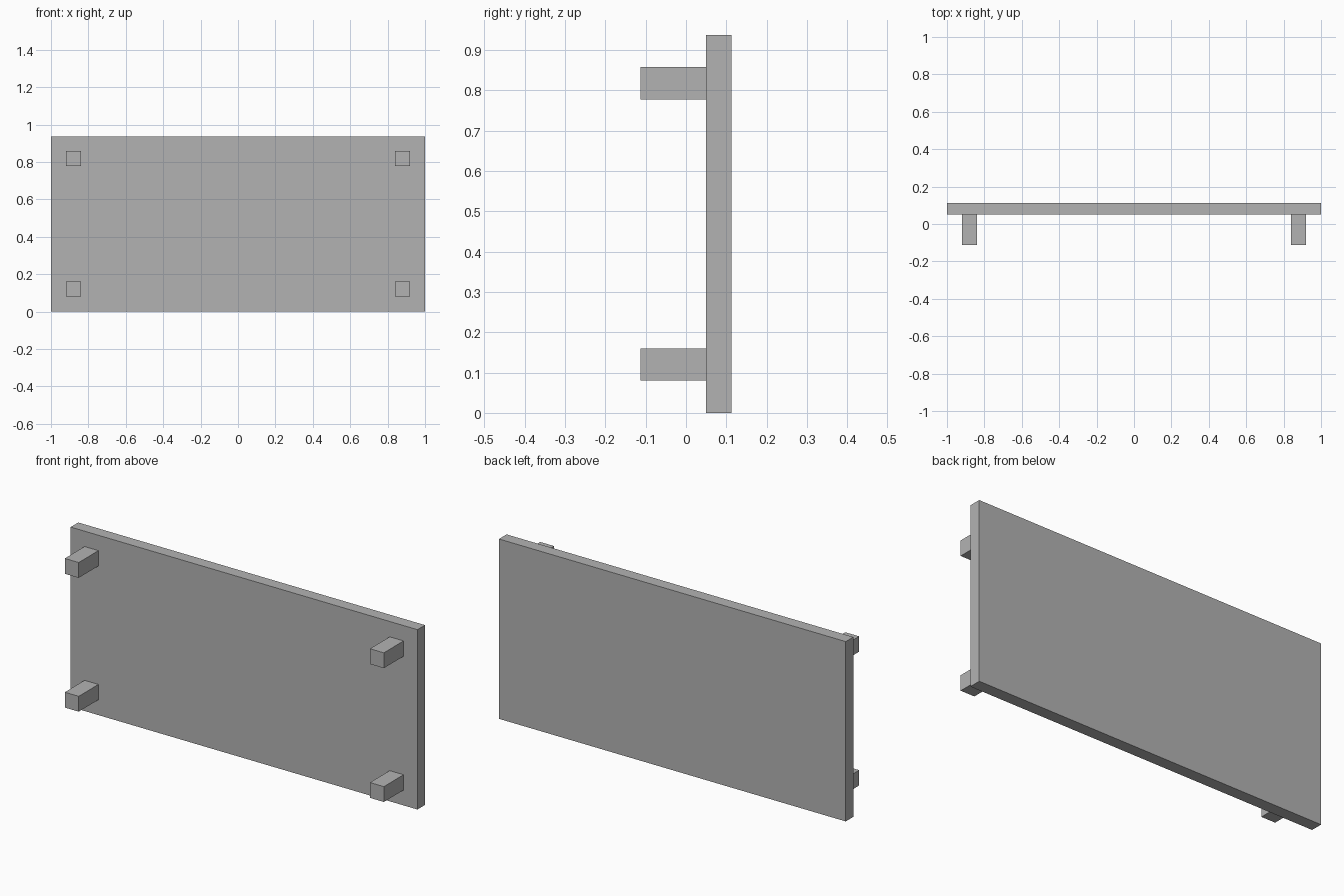
import bpy

cube = bpy.data.objects.get("Cube")
if cube:
    bpy.data.objects.remove(cube, do_unlink=True)

# Single grey finish
grey = bpy.data.materials.new("plain grey")
grey.use_nodes = True
colour = (0.45, 0.45, 0.45, 1)
grey.diffuse_color = colour
grey.node_tree.nodes["Principled BSDF"].inputs["Base Color"].default_value = colour


def box(name, low, high):
    """Add a box spanning two opposite corners."""
    centre = [(a + b) / 2 for a, b in zip(low, high)]
    bpy.ops.mesh.primitive_cube_add(size=1, location=centre)
    obj = bpy.context.object
    obj.name = name
    obj.scale = [b - a for a, b in zip(low, high)]
    bpy.ops.object.transform_apply(location=False, rotation=False, scale=True)
    obj.data.materials.append(grey)
    return obj


WIDTH, HEIGHT = 2.0, 0.9375
BACK, PANEL_FRONT, LEG_FRONT = 0.1125, 0.05, -0.1125
LEG = 0.08  # leg thickness, also its inset from the panel edges

# Upright panel
box("panel", (-WIDTH / 2, PANEL_FRONT, 0), (WIDTH / 2, BACK, HEIGHT))

# Four square legs projecting forward near the corners
for side, x in (("right", -WIDTH / 2 + LEG), ("left", WIDTH / 2 - 2 * LEG)):
    for level, z in (("lower", LEG), ("upper", HEIGHT - 2 * LEG)):
        box(f"{level}_{side}_leg", (x, LEG_FRONT, z), (x + LEG, PANEL_FRONT, z + LEG))
